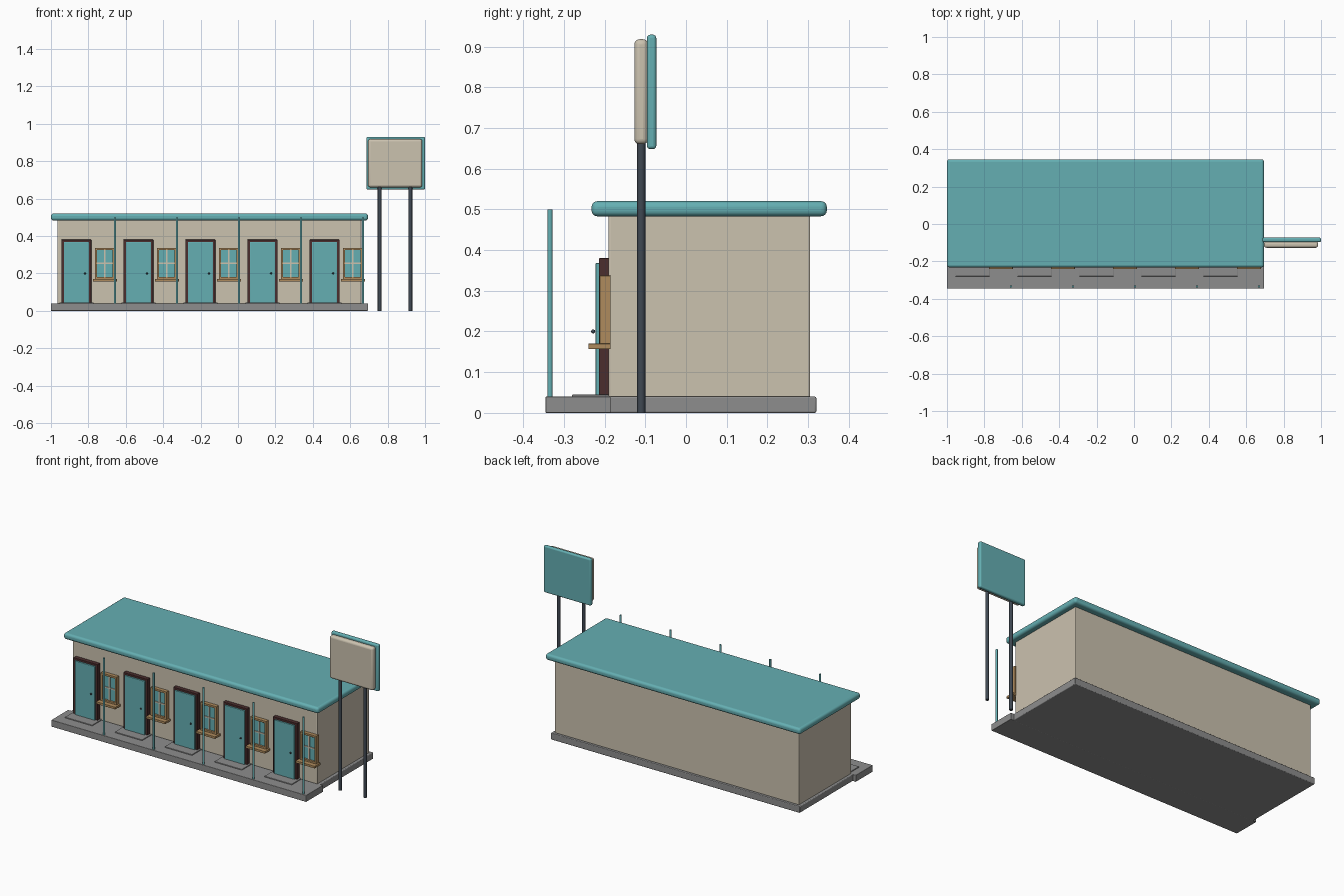
import bpy
import math

default = bpy.data.objects.get("Cube")
if default:
    bpy.data.objects.remove(default, do_unlink=True)


def material(name, r, g, b):
    m = bpy.data.materials.new(name)
    m.diffuse_color = (r, g, b, 1)
    m.use_nodes = True
    m.node_tree.nodes["Principled BSDF"].inputs["Base Color"].default_value = (r, g, b, 1)
    return m


teal = material("teal paint", 0.13, 0.43, 0.45)
cream = material("cream plaster", 0.60, 0.54, 0.43)
concrete = material("concrete", 0.27, 0.27, 0.27)
steel = material("dark steel", 0.05, 0.065, 0.085)
brown = material("dark brown trim", 0.07, 0.027, 0.027)
wood = material("light wood", 0.43, 0.26, 0.11)


def finish(name, mat, bevel=0, segments=3):
    ob = bpy.context.object
    ob.name = name
    ob.data.materials.append(mat)
    bpy.ops.object.transform_apply(location=False, rotation=True, scale=True)
    if bevel:
        mod = ob.modifiers.new("rounded edges", "BEVEL")
        mod.width = bevel
        mod.segments = segments
    bpy.ops.object.shade_smooth_by_angle(angle=math.radians(40))
    return ob


def box(name, xs, ys, zs, mat, bevel=0, segments=3):
    spans = (xs, ys, zs)
    bpy.ops.mesh.primitive_cube_add(size=1, location=[(a + b) / 2 for a, b in spans])
    bpy.context.object.scale = [b - a for a, b in spans]
    return finish(name, mat, bevel, segments)


def pole(name, x, y, z0, z1, radius, mat):
    bpy.ops.mesh.primitive_cylinder_add(vertices=16, radius=radius, depth=z1 - z0,
                                        location=(x, y, (z0 + z1) / 2))
    return finish(name, mat)


# Main building
box("foundation", (-0.98, 0.675), (-0.19, 0.32), (0, 0.04), concrete, 0.004)
box("walkway", (-1, 0.695), (-0.345, -0.185), (0, 0.04), concrete, 0.002)
box("building_walls", (-0.965, 0.66), (-0.19, 0.305), (0.038, 0.495), cream, 0.004)
box("roof", (-1, 0.695), (-0.232, 0.346), (0.483, 0.52), teal, 0.014, 4)


def door(x):
    # Brown casing with the door leaf, knob and doorstep
    box("door_frame", (x - 0.08, x + 0.08), (-0.214, -0.185), (0.04, 0.38), brown, 0.002)
    box("door_leaf", (x - 0.067, x + 0.067), (-0.222, -0.2), (0.04, 0.368), teal, 0.002)
    bpy.ops.mesh.primitive_uv_sphere_add(segments=12, ring_count=8, radius=0.005,
                                         location=(x + 0.046, -0.228, 0.2))
    finish("door_knob", steel)
    box("doorstep", (x - 0.091, x + 0.091), (-0.28, -0.185), (0.038, 0.045), concrete, 0.002)


def window(x):
    # Wooden frame bars around the glass, glazing bars and sill
    w, low, high, t = 0.053, 0.168, 0.337, 0.012
    front = (-0.212, -0.185)
    for s in (-1, 1):
        edges = sorted((x + s * w, x + s * (w - t)))
        box("window_side", edges, front, (low, high), wood, 0.001)
    box("window_head", (x - w, x + w), front, (high - t, high), wood, 0.001)
    box("window_bottom", (x - w, x + w), front, (low, low + t), wood, 0.001)
    box("window_glass", (x - w + t, x + w - t), (-0.2, -0.185), (low + t, high - t), teal)
    box("glazing_bar_upright", (x - 0.004, x + 0.004), (-0.205, -0.19),
        (low + t, high - t), cream)
    box("glazing_bar_cross", (x - w + t, x + w - t), (-0.205, -0.19), (0.25, 0.257), cream)
    box("window_sill", (x - 0.064, x + 0.064), (-0.24, -0.185), (0.157, 0.17), wood, 0.001)


# Five identical rooms
for room in range(5):
    x = -0.864 + room * 0.3316
    door(x)
    window(x + 0.152)
    pole("walkway_post", x + 0.206, -0.334, 0.038, 0.5, 0.006, teal)

# Blank roadside sign
for x in (0.757, 0.922):
    pole("sign_pole", x, -0.11, 0, 0.68, 0.01, steel)
box("sign_face", (0.695, 0.985), (-0.127, -0.093), (0.66, 0.918), cream, 0.013, 4)
box("sign_backing", (0.686, 1), (-0.096, -0.073), (0.648, 0.929), teal, 0.008, 4)
